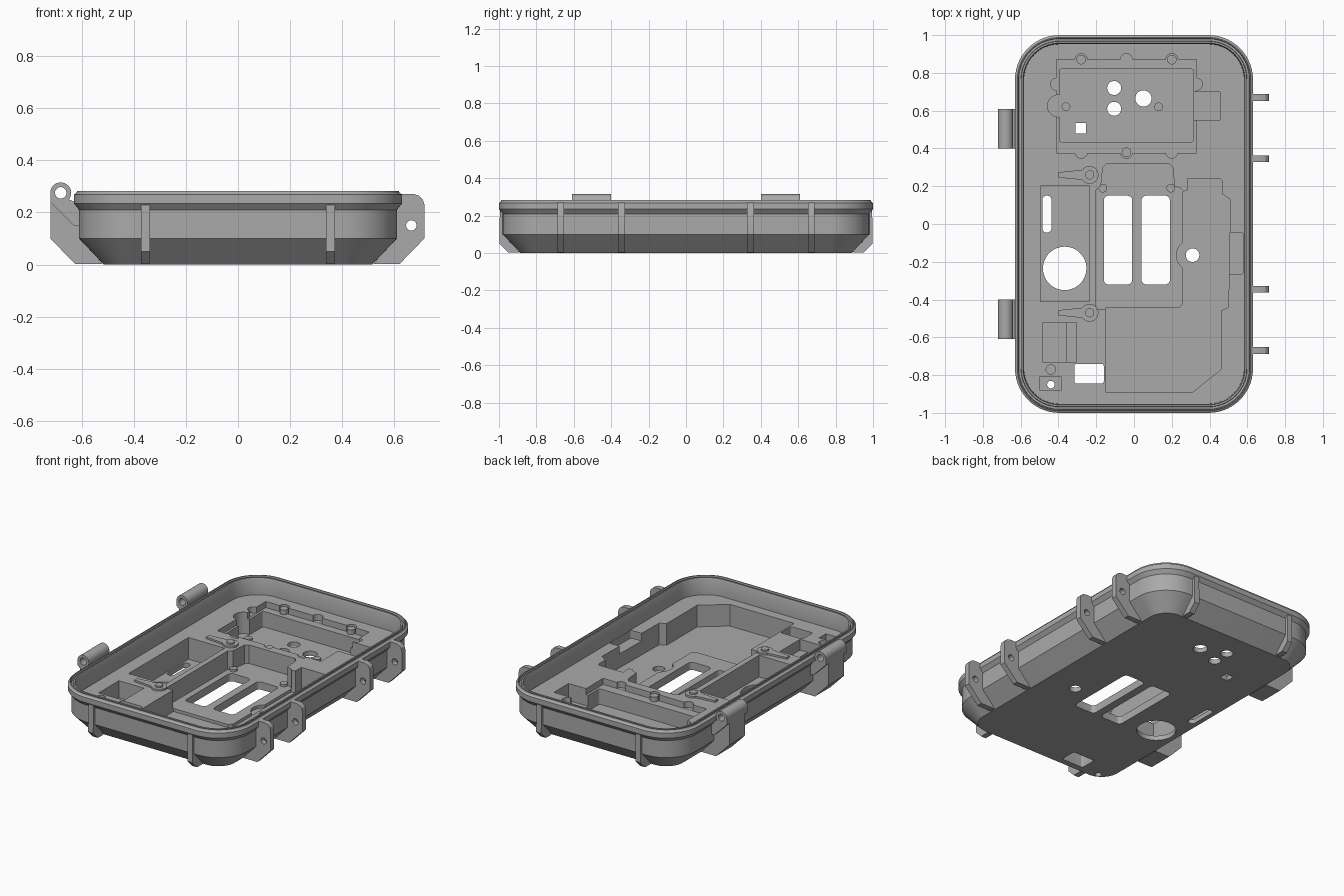
import bpy, bmesh
from math import sin, cos, pi, radians

if "Cube" in bpy.data.objects:
    bpy.data.objects.remove(bpy.data.objects["Cube"], do_unlink=True)

grey = bpy.data.materials.new("plain_grey")
grey.use_nodes = True
grey.diffuse_color = (0.4, 0.4, 0.4, 1)
grey.node_tree.nodes["Principled BSDF"].inputs["Base Color"].default_value = (0.4, 0.4, 0.4, 1)

DECK, FLOOR, PLATE = 0.17, 0.03, 0.05


def circle(x, y, r, n=32):
    return [(x + r * cos(2 * pi * i / n), y + r * sin(2 * pi * i / n)) for i in range(n)]


def rrect(x0, x1, y0, y1, r=0.0, n=8):
    """Rounded rectangle outline, anticlockwise."""
    if r <= 0:
        return [(x0, y0), (x1, y0), (x1, y1), (x0, y1)]
    pts = []
    for k, (cx, cy) in enumerate([(x1 - r, y1 - r), (x0 + r, y1 - r), (x0 + r, y0 + r), (x1 - r, y0 + r)]):
        for i in range(n + 1):
            a = pi / 2 * (k + i / n)
            pts.append((cx + r * cos(a), cy + r * sin(a)))
    return pts


def loft(name, rings):
    """Closed solid through rings of equal point count."""
    bm = bmesh.new()
    loops = [[bm.verts.new(p) for p in ring] for ring in rings]
    n = len(loops[0])
    for a, b in zip(loops, loops[1:]):
        for i in range(n):
            bm.faces.new((a[i], a[(i + 1) % n], b[(i + 1) % n], b[i]))
    bm.faces.new(loops[0][::-1])
    bm.faces.new(loops[-1])
    bmesh.ops.recalc_face_normals(bm, faces=bm.faces)
    mesh = bpy.data.meshes.new(name)
    bm.to_mesh(mesh)
    bm.free()
    mesh.materials.append(grey)
    ob = bpy.data.objects.new(name, mesh)
    bpy.context.collection.objects.link(ob)
    return ob


def prism(name, pts, a, b, axis="z"):
    """Outline extruded from a to b along one axis."""
    place = {"z": lambda p, h: (p[0], p[1], h),
             "y": lambda p, h: (p[0], h, p[1]),
             "x": lambda p, h: (h, p[0], p[1])}[axis]
    return loft(name, [[place(p, h) for p in pts] for h in (a, b)])


def cut(ob, pts, a, b, axis="z"):
    tool = prism("cutter", pts, a, b, axis)
    tool.hide_render = True
    mod = ob.modifiers.new("cut", "BOOLEAN")
    mod.operation, mod.solver, mod.object = "DIFFERENCE", "EXACT", tool
    bpy.context.view_layer.objects.active = ob
    bpy.ops.object.modifier_apply(modifier=mod.name)
    bpy.data.objects.remove(tool, do_unlink=True)


# Tray shell: tapered base, flared lip, seal groove, inner wall, deck
section = [(0.115, 0), (0.02, 0.1), (0.02, 0.21), (0, 0.235), (0, 0.268), (0.01, 0.275),
           (0.013, 0.283), (0.018, 0.283), (0.02, 0.262), (0.031, 0.262), (0.033, 0.279),
           (0.042, 0.279), (0.046, 0.27), (0.048, DECK)]
tray = loft("case_tray", [[(x, y, z) for x, y in rrect(d - 0.63, 0.63 - d, d - 1, 1 - d, 0.235 - d, 14)]
                          for d, z in section])


def pocket(pts, floor):
    cut(tray, pts, floor, 0.3)


# Upper pocket: screw ledge, deep well, side tab
pocket(rrect(-0.41, 0.33, 0.375, 0.87), 0.13)
screws = [(-0.28, 0.87), (0.2, 0.87), (-0.04, 0.38)]
for x, y in screws + [(-0.04, 0.87), (-0.28, 0.38), (0.2, 0.38), (-0.41, 0.74), (0.33, 0.74)]:
    pocket(circle(x, y, 0.032, 24), 0.131)
pocket(rrect(-0.395, 0.315, 0.435, 0.82, 0.012), FLOOR)
pocket(circle(-0.4, 0.625, 0.058), FLOOR + 0.001)
pocket(rrect(0.3, 0.455, 0.55, 0.7), 0.06)

# Left pocket and small lower-left pockets
pocket(rrect(-0.495, -0.235, -0.41, 0.2), FLOOR)
pocket(rrect(-0.485, -0.36, -0.73, -0.525), 0.06)
pocket(rrect(-0.365, -0.305, -0.73, -0.525), 0.1)
pocket(rrect(-0.5, -0.385, -0.88, -0.81), 0.13)
pocket(circle(-0.44, -0.77, 0.025), 0.12)

# Large right pocket with chamfered corner, and the raised window plate
pocket([(-0.15, -0.89), (0.31, -0.89), (0.46, -0.77), (0.46, -0.46), (0.5, -0.44), (0.51, 0.13),
        (0.465, 0.16), (0.465, 0.23), (0.455, 0.24), (0.285, 0.24), (0.285, 0.18), (0.26, 0.17),
        (0.26, -0.42), (0.24, -0.445), (-0.15, -0.445)], FLOOR)
pocket([(-0.2, -0.45), (0.24, -0.45), (0.265, -0.42), (0.265, 0.17), (0.245, 0.19), (0.215, 0.2),
        (0.205, 0.3), (0.185, 0.32), (-0.145, 0.32), (-0.165, 0.3), (-0.175, 0.2), (-0.2, 0.18)], PLATE)
pocket(circle(0.31, -0.165, 0.085), FLOOR + 0.001)
pocket(rrect(0.49, 0.58, -0.265, -0.045, 0.015), 0.12)

# Openings through the floor
openings = [rrect(-0.16, -0.01, -0.32, 0.15, 0.025), rrect(0.04, 0.19, -0.32, 0.15, 0.025),
            rrect(-0.485, -0.437, -0.045, 0.15, 0.022), circle(-0.367, -0.235, 0.115, 48),
            rrect(-0.315, -0.16, -0.845, -0.74, 0.012), circle(-0.44, -0.85, 0.02),
            circle(0.31, -0.165, 0.036), circle(-0.105, 0.72, 0.037), circle(-0.105, 0.61, 0.037),
            circle(0.05, 0.665, 0.043), rrect(-0.31, -0.255, 0.48, 0.535)]
for outline in openings:
    cut(tray, outline, -0.05, 0.3)

# Screw bosses and locating pins
for x, y in screws:
    prism("screw_boss", circle(x, y, 0.025, 24), 0.12, 0.16)
for x, y, base in [(-0.36, 0.62, FLOOR), (0.13, 0.62, FLOOR), (-0.165, 0.19, PLATE), (0.195, 0.19, PLATE)]:
    prism("locating_pin", circle(x, y, 0.023, 24), base - 0.01, base + 0.015)

# Tapered retaining clips on the deck
for y in (0.26, -0.47):
    arc = [(-0.235 + 0.047 * cos(radians(a)), y + 0.047 * sin(radians(a))) for a in range(-145, 146, 10)]
    prism("retaining_clip", arc + [(-0.3, y + 0.024), (-0.4, y + 0.014), (-0.4, y - 0.014), (-0.3, y - 0.024)],
          DECK - 0.01, DECK + 0.012)
    prism("clip_pin", circle(-0.235, y, 0.024, 24), DECK, DECK + 0.022)

# Latch ears on the left side
ear = [(0.62, 0.27), (0.675, 0.27), (0.695, 0.264), (0.709, 0.25), (0.715, 0.23), (0.715, 0.1),
       (0.62, 0.002), (0.52, 0.002), (0.6, 0.1), (0.6, 0.22)]
for y in (0.67, 0.345, -0.345, -0.67):
    ob = prism("latch_ear", ear, y - 0.018, y + 0.018, "y")
    cut(ob, circle(0.665, 0.15, 0.02, 24), y - 0.1, y + 0.1, "y")

# Hinges on the right side: barrel, arm and gusset
arm = [(-0.72, 0.27), (-0.72, 0.24), (-0.63, 0.15), (-0.6, 0.15), (-0.6, 0.23), (-0.65, 0.25), (-0.7, 0.25)]
gusset = [(-0.72, 0.24), (-0.72, 0.1), (-0.625, 0.002), (-0.52, 0.002), (-0.6, 0.1), (-0.6, 0.15), (-0.63, 0.15)]
for y in (0.505, -0.505):
    barrel = prism("hinge_barrel", circle(-0.68, 0.275, 0.04), y - 0.105, y + 0.105, "y")
    cut(barrel, circle(-0.68, 0.275, 0.022, 24), y - 0.2, y + 0.2, "y")
    prism("hinge_arm", arm, y - 0.105, y + 0.105, "y")
    prism("hinge_gusset", gusset, y - 0.08, y + 0.08, "y")

# Stiffening ribs on the front and back
rib = [(0.97, 0.23), (0.995, 0.24), (0.998, 0.05), (0.95, 0.002), (0.89, 0.002), (0.97, 0.1)]
for side in (-1, 1):
    for x in (-0.355, 0.355):
        prism("end_rib", [(side * y, z) for y, z in rib], x - 0.018, x + 0.018, "x")

# Smooth the round parts, keep edges sharp
bpy.ops.object.select_all(action="DESELECT")
for ob in bpy.context.scene.objects:
    if ob.type == "MESH" and ob.data.materials and ob.data.materials[0] == grey:
        ob.select_set(True)
bpy.context.view_layer.objects.active = tray
bpy.ops.object.shade_smooth_by_angle(angle=radians(25))
